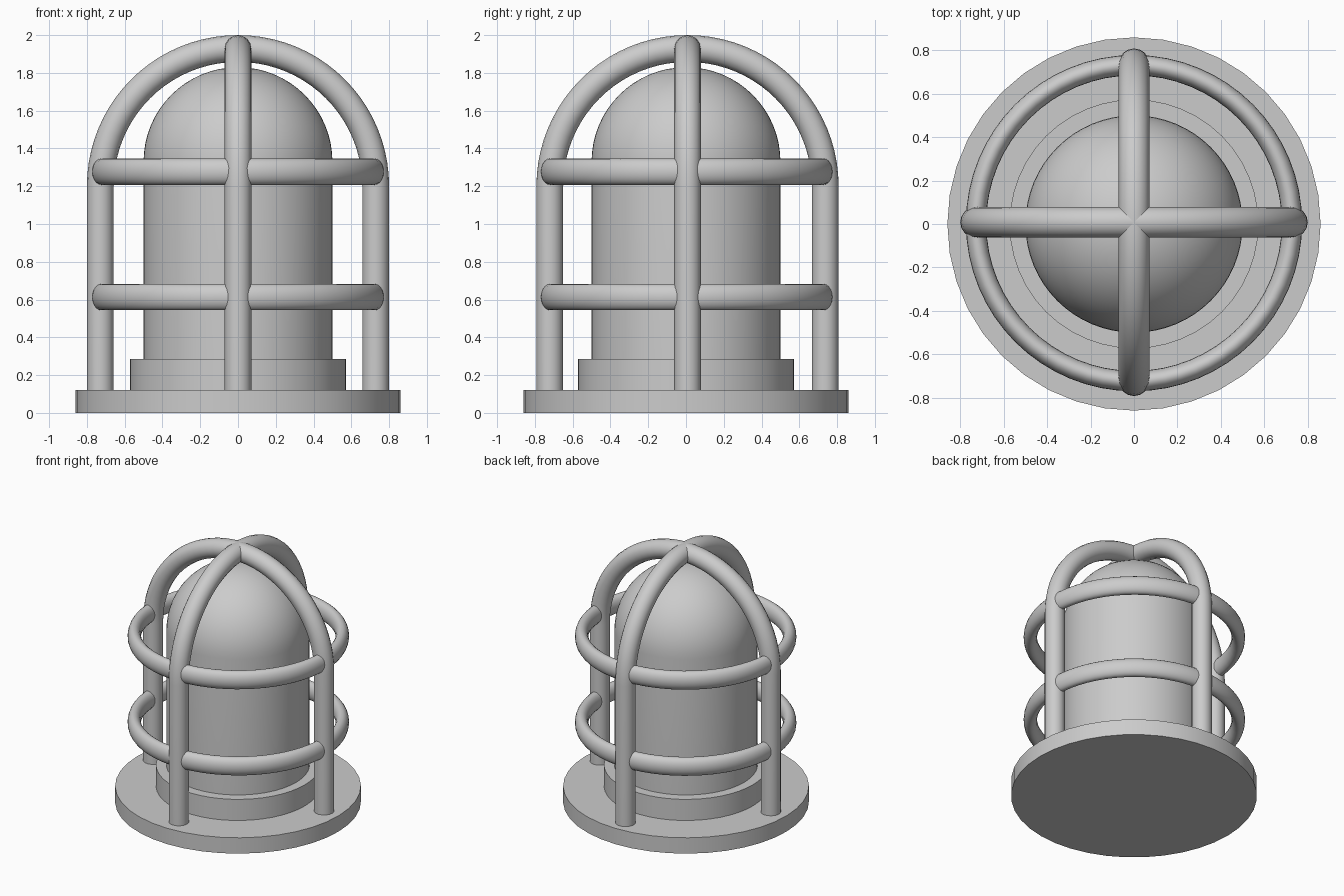
import bpy
from math import pi, sin, cos, radians

if "Cube" in bpy.data.objects:
    bpy.data.objects.remove(bpy.data.objects["Cube"])

CAGE_Y = 0.008      # cage sits very slightly off centre


def smooth(obj, angle=35):
    bpy.ops.object.select_all(action='DESELECT')
    obj.select_set(True)
    bpy.context.view_layer.objects.active = obj
    bpy.ops.object.shade_smooth_by_angle(angle=radians(angle))


def disc(name, radius, z0, z1, sides):
    bpy.ops.mesh.primitive_cylinder_add(vertices=sides, radius=radius, depth=z1 - z0,
                                        location=(0, 0, (z0 + z1) / 2))
    obj = bpy.context.object
    obj.name = name
    smooth(obj)


def lathe(name, profile, sides):
    """Revolve (radius, z) points; first and last points lie on the axis."""
    verts = [(0, 0, profile[0][1]), (0, 0, profile[-1][1])]
    rings = profile[1:-1]
    for r, z in rings:
        verts += [(r * cos(2 * pi * i / sides), r * sin(2 * pi * i / sides), z)
                  for i in range(sides)]
    faces = []
    last = 2 + (len(rings) - 1) * sides
    for i in range(sides):
        j = (i + 1) % sides
        faces.append((0, 2 + j, 2 + i))
        faces.append((1, last + i, last + j))
        for k in range(len(rings) - 1):
            a = 2 + k * sides
            faces.append((a + i, a + j, a + sides + j, a + sides + i))
    mesh = bpy.data.meshes.new(name)
    mesh.from_pydata(verts, [], faces)
    obj = bpy.data.objects.new(name, mesh)
    bpy.context.collection.objects.link(obj)
    smooth(obj)


def hoop(name, angle):
    """Round bar: straight legs joined by a half-circle arch."""
    radius, spring = 0.729, 1.2
    pts = [(radius, 0.1)]
    pts += [(radius * cos(pi * i / 40), spring + radius * sin(pi * i / 40)) for i in range(41)]
    pts += [(-radius, 0.1)]
    curve = bpy.data.curves.new(name, 'CURVE')
    curve.dimensions = '3D'
    curve.bevel_depth = 0.071
    curve.bevel_resolution = 6
    curve.use_fill_caps = True
    spline = curve.splines.new('POLY')
    spline.points.add(len(pts) - 1)
    for p, (x, z) in zip(spline.points, pts):
        p.co = (x, 0, z, 1)
    obj = bpy.data.objects.new(name, curve)
    bpy.context.collection.objects.link(obj)
    obj.location.y = CAGE_Y
    obj.rotation_euler.z = angle
    bpy.ops.object.select_all(action='DESELECT')
    obj.select_set(True)
    bpy.context.view_layer.objects.active = obj
    bpy.ops.object.convert(target='MESH')
    smooth(bpy.context.object)


def guard_ring(name, z):
    """Horizontal ring with a taller-than-wide oval section."""
    bpy.ops.mesh.primitive_torus_add(major_segments=64, minor_segments=20,
                                     major_radius=0.727, minor_radius=0.047,
                                     location=(0, CAGE_Y / 2, z))
    obj = bpy.context.object
    obj.name = name
    obj.scale.z = 1.48
    smooth(obj, 60)


# Base plate and collar
disc("base_plate", 0.859, 0, 0.122, 40)
disc("collar", 0.573, 0.11, 0.285, 48)

# Domed glass cover
dome = [(0.5 * cos(pi / 2 * i / 16), 1.33 + 0.5 * sin(pi / 2 * i / 16)) for i in range(16)]
lathe("glass_dome", [(0, 0.2), (0.5, 0.2)] + dome + [(0, 1.83)], 64)

# Cage
hoop("cage_hoop_side", 0)
hoop("cage_hoop_front", pi / 2)
guard_ring("lower_guard_ring", 0.613)
guard_ring("upper_guard_ring", 1.277)
